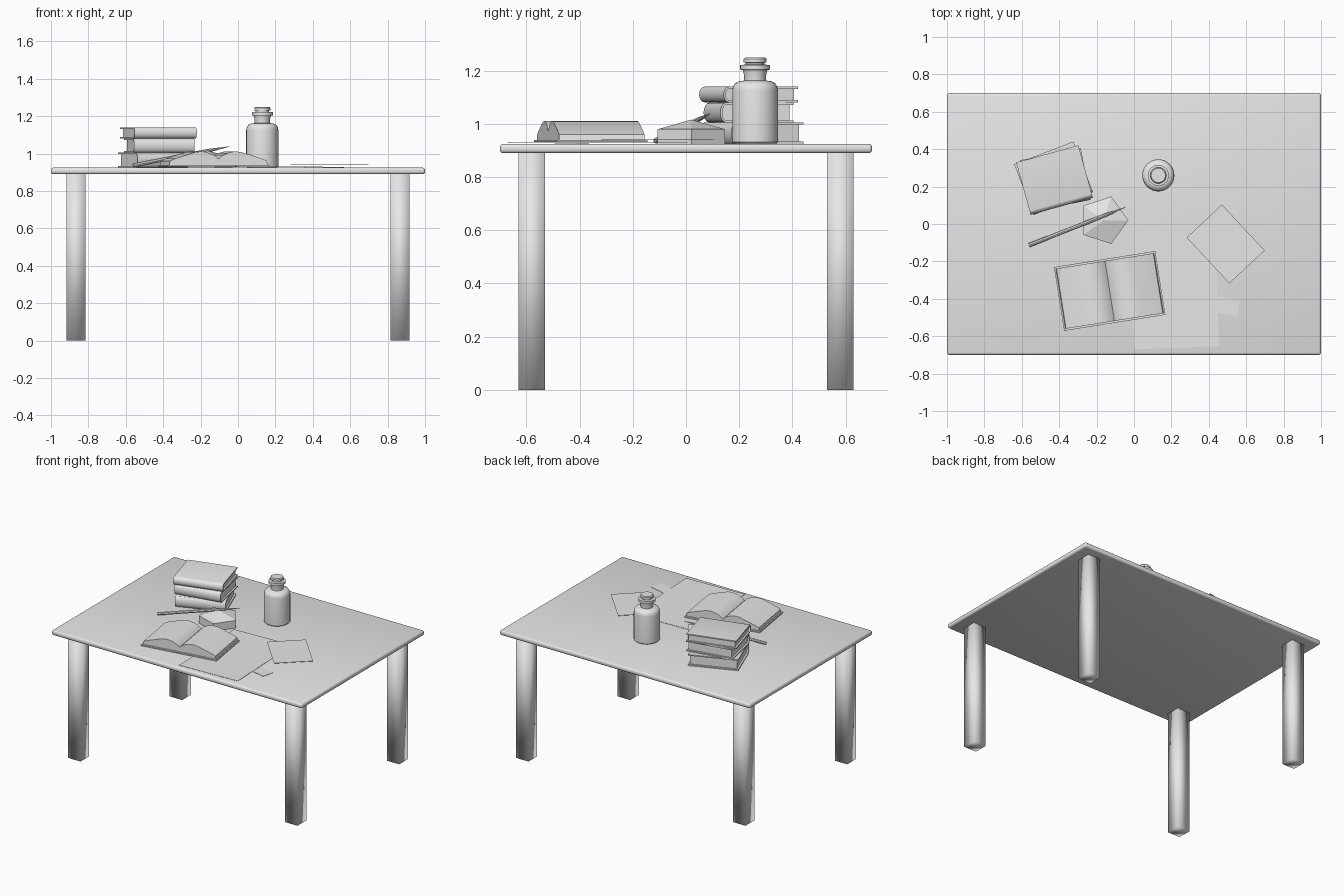
import bpy, bmesh, math
from mathutils import Matrix, Vector

if "Cube" in bpy.data.objects:
    bpy.data.objects.remove(bpy.data.objects["Cube"])

grey = bpy.data.materials.new("plain_grey")
grey.diffuse_color = (0.8, 0.8, 0.8, 1)
grey.use_nodes = True
grey.node_tree.nodes["Principled BSDF"].inputs["Base Color"].default_value = grey.diffuse_color
TOP = 0.925


def finish(name, bm, loc=(0, 0, 0), rot=0.0, angle=30):
    """Turn a bmesh into a named object; angle is the smooth-shading limit."""
    bmesh.ops.recalc_face_normals(bm, faces=bm.faces[:])
    me = bpy.data.meshes.new(name)
    bm.to_mesh(me)
    bm.free()
    me.materials.append(grey)
    me.shade_smooth()
    me.set_sharp_from_angle(angle=math.radians(angle))
    ob = bpy.data.objects.new(name, me)
    ob.location = loc
    ob.rotation_euler.z = math.radians(rot)
    bpy.context.collection.objects.link(ob)
    return ob


def box(name, size, loc, rot=0.0, bevel=0.0, angle=30):
    bm = bmesh.new()
    bmesh.ops.create_cube(bm, size=1, matrix=Matrix.Diagonal((*size, 1)))
    if bevel:
        bmesh.ops.bevel(bm, geom=bm.edges[:], offset=bevel, segments=3,
                        profile=0.5, affect='EDGES')
    return finish(name, bm, loc, rot, angle)


def prism(name, pts, length, loc, rot=0.0):
    """Extrude an (x, z) profile along local y, centred."""
    bm = bmesh.new()
    f = bm.faces.new([bm.verts.new((x, -length / 2, z)) for x, z in pts])
    r = bmesh.ops.extrude_face_region(bm, geom=[f])
    bmesh.ops.translate(bm, vec=(0, length, 0),
                        verts=[g for g in r["geom"] if isinstance(g, bmesh.types.BMVert)])
    return finish(name, bm, loc, rot)


def lathe(name, prof, loc, n=32):
    bm = bmesh.new()
    rings = []
    for r, z in prof:
        rings.append([bm.verts.new((r * math.cos(2 * math.pi * i / n),
                                    r * math.sin(2 * math.pi * i / n), z)) for i in range(n)])
    for a, b in zip(rings, rings[1:]):
        for i in range(n):
            j = (i + 1) % n
            bm.faces.new((a[i], a[j], b[j], b[i]))
    bm.faces.new(rings[0][::-1])
    bm.faces.new(rings[-1])
    return finish(name, bm, loc)


# table top and legs
box("table_top", (2, 1.4, 0.035), (0, 0, TOP - 0.0175), bevel=0.013, angle=180)
for fb, y in (("front", -0.58), ("back", 0.58)):
    for lr, x in (("left", -0.866), ("right", 0.866)):
        box(f"{fb}_{lr}_leg", (0.1, 0.1, 0.893), (x, y, 0.4465), angle=180)


# stacked closed books, rounded spine towards the front
def closed_book(name, w, d, h, loc, rot):
    t, bulge, n = 0.008, 0.022, 8

    def arc(inset):
        return [(-d / 2 + bulge - (bulge - inset) * math.sin(math.pi * i / n),
                 h / 2 - (h / 2 - inset) * math.cos(math.pi * i / n)) for i in range(n + 1)]
    outer, inner = arc(0), arc(t)
    cover = [(d / 2, 0)] + outer + [(d / 2, h), (d / 2, h - t)] + inner[::-1] + [(d / 2, t)]
    prism(name + "_cover", cover, w, loc, rot + 90)
    prism(name + "_pages", [(d / 2 - 0.012, t)] + inner + [(d / 2 - 0.012, h - t)],
          w - 0.024, loc, rot + 90)


closed_book("bottom_book", 0.34, 0.29, 0.08, (-0.43, 0.245, TOP), 21)
closed_book("middle_book", 0.33, 0.28, 0.075, (-0.42, 0.235, TOP + 0.08), 11)
closed_book("top_book", 0.345, 0.29, 0.059, (-0.425, 0.235, TOP + 0.156), 15.5)

# bottle with stopper
lathe("bottle", [(0.08, 0), (0.086, 0.006), (0.086, 0.2), (0.083, 0.216), (0.075, 0.228),
                 (0.062, 0.235), (0.041, 0.238), (0.041, 0.255), (0.046, 0.278),
                 (0.056, 0.279), (0.056, 0.297), (0.03, 0.298)], (0.13, 0.26, TOP))
lathe("bottle_stopper", [(0.035, 0.295), (0.036, 0.305), (0.043, 0.306), (0.043, 0.319),
                         (0.038, 0.325)], (0.13, 0.26, TOP))

# open book lying on the large sheet
BOOK = (-0.13, -0.358, 0.931)
ROT = 9
prism("open_book_cover", [(-0.274, 0), (0.274, 0), (0.274, 0.009), (-0.274, 0.009)],
      0.345, BOOK, ROT)
half = [(0.0, 0.04), (0.02, 0.058), (0.05, 0.072), (0.085, 0.08), (0.12, 0.078),
        (0.16, 0.066), (0.2, 0.053), (0.235, 0.042), (0.262, 0.03)]
for side, s in (("left", -1), ("right", 1)):
    prism(f"open_book_{side}_pages",
          [(s * x, z) for x, z in half] + [(s * 0.266, 0.009), (0, 0.009)], 0.325, BOOK, ROT)

# five-sided inkwell with a low pointed top
bm = bmesh.new()
base = [bm.verts.new((0.133 * math.cos(math.radians(72 * i)),
                      0.133 * math.sin(math.radians(72 * i)), 0)) for i in range(5)]
rim = [bm.verts.new(v.co + Vector((0, 0, 0.055))) for v in base]
apex = bm.verts.new((0, 0, 0.091))
bm.faces.new(base[::-1])
for i in range(5):
    j = (i + 1) % 5
    bm.faces.new((base[i], base[j], rim[j], rim[i]))
    bm.faces.new((rim[i], rim[j], apex))
finish("inkwell", bm, (-0.163, 0.02, TOP), angle=5)

# pen leaning on the inkwell
a, b = Vector((-0.56, -0.113, 0.937)), Vector((-0.045, 0.09, 1.038))
pen = lathe("pen", [(0.011, 0), (0.011, 0.3), (0.009, 0.45), (0.001, (b - a).length)], a, 8)
pen.rotation_euler = (b - a).to_track_quat('Z', 'Y').to_euler()

# loose sheets of paper
box("large_sheet", (0.455, 0.66, 0.002), (0.215, -0.332, 0.929), 2.2)
box("small_strip", (0.2, 0.085, 0.002), (0.46, -0.43, 0.927), -14)
box("square_sheet", (0.335, 0.258, 0.002), (0.49, -0.107, 0.943), -47)
